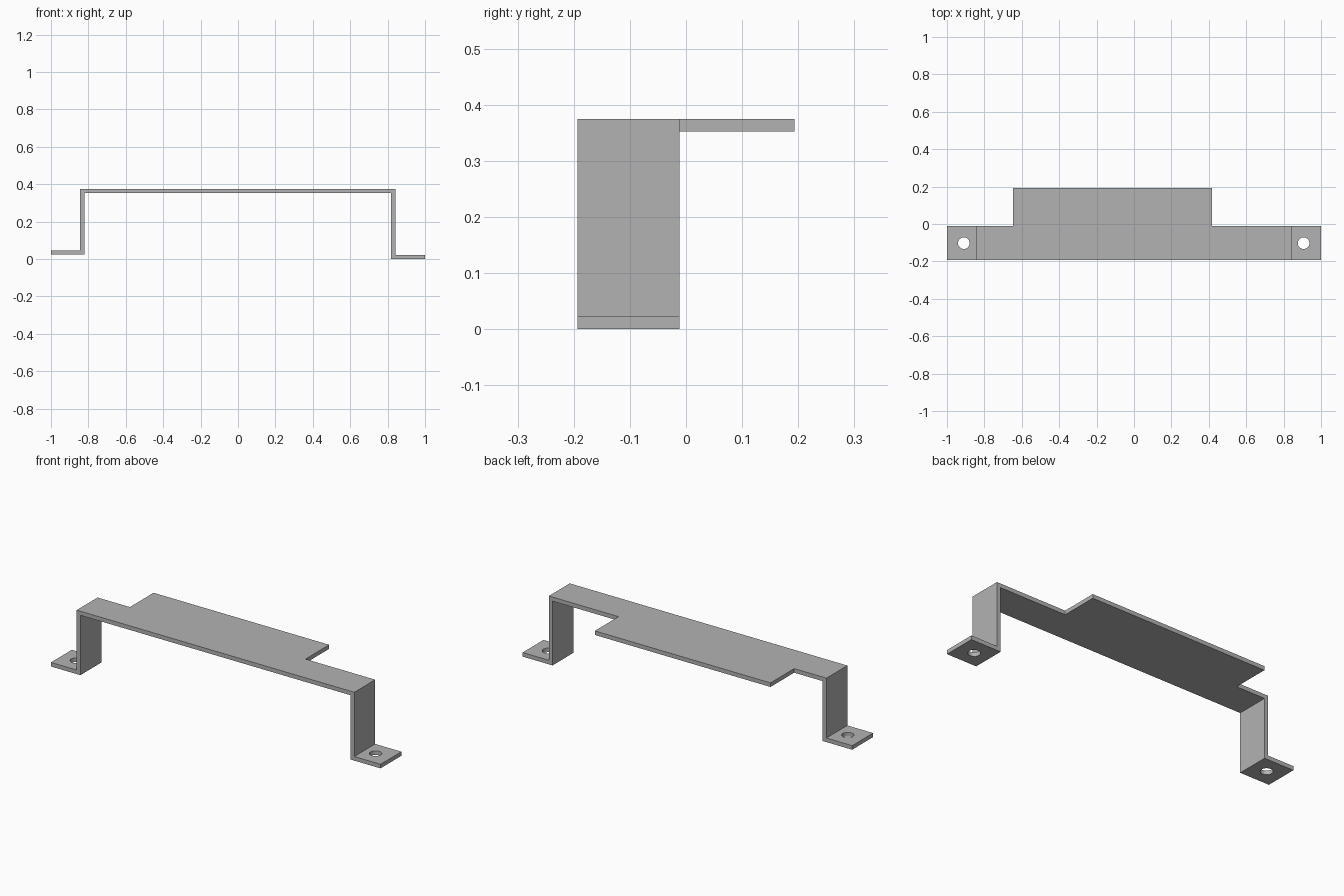
import bpy
import bmesh

if "Cube" in bpy.data.objects:
    bpy.data.objects.remove(bpy.data.objects["Cube"])

T = 0.0225                      # sheet thickness
TOP = 0.375                     # height of the bridge
FRONT, STRIP_BACK, TAB_BACK = -0.193, -0.012, 0.193
LEG_L, LEG_R = 0.841, -0.844    # outer faces of the legs
FOOT_R = 0.024                  # the right foot sits one sheet higher

steel = bpy.data.materials.new("plain grey steel")
steel.use_nodes = True
grey = (0.45, 0.45, 0.45, 1)
steel.diffuse_color = grey
steel.node_tree.nodes["Principled BSDF"].inputs["Base Color"].default_value = grey


def prism(name, points, offset):
    """Closed solid swept from a flat outline along an offset."""
    bm = bmesh.new()
    face = bm.faces.new([bm.verts.new(p) for p in points])
    swept = bmesh.ops.extrude_face_region(bm, geom=[face])["geom"]
    verts = [v for v in swept if isinstance(v, bmesh.types.BMVert)]
    bmesh.ops.translate(bm, verts=verts, vec=offset)
    bmesh.ops.recalc_face_normals(bm, faces=bm.faces)
    mesh = bpy.data.meshes.new(name)
    bm.to_mesh(mesh)
    bm.free()
    mesh.materials.append(steel)
    obj = bpy.data.objects.new(name, mesh)
    bpy.context.collection.objects.link(obj)
    return obj


def combine(target, other, operation):
    """Apply a boolean and discard the second solid."""
    mod = target.modifiers.new(operation.lower(), "BOOLEAN")
    mod.operation, mod.solver, mod.object = operation, "EXACT", other
    bpy.context.view_layer.objects.active = target
    bpy.ops.object.modifier_apply(modifier=mod.name)
    bpy.data.objects.remove(other)


# Folded strip: feet, legs and bridge in one profile
profile = [
    (-1, FOOT_R), (LEG_R + T, FOOT_R), (LEG_R + T, TOP - T),
    (LEG_L - T, TOP - T), (LEG_L - T, 0), (1, 0), (1, T),
    (LEG_L, T), (LEG_L, TOP), (LEG_R, TOP),
    (LEG_R, FOOT_R + T), (-1, FOOT_R + T),
]
bracket = prism("folded_bracket", [(x, FRONT, z) for x, z in profile],
                (0, STRIP_BACK - FRONT, 0))

# Rear tab on the bridge
tab_start = STRIP_BACK - 0.05
tab = prism("rear_tab", [(-0.648, tab_start, TOP), (0.418, tab_start, TOP),
                         (0.418, TAB_BACK, TOP), (-0.648, TAB_BACK, TOP)],
            (0, 0, -T))
combine(bracket, tab, "UNION")

# Screw hole through each foot
for x in (-0.91, 0.907):
    bpy.ops.mesh.primitive_cylinder_add(
        vertices=32, radius=0.031, depth=0.2,
        location=(x, (FRONT + STRIP_BACK) / 2, 0))
    cutter = bpy.context.object
    cutter.name = "hole_cutter"
    cutter.hide_render = True
    cutter.data.materials.append(steel)
    combine(bracket, cutter, "DIFFERENCE")

# Merge coplanar faces and smooth only the hole walls
bm = bmesh.new()
bm.from_mesh(bracket.data)
bmesh.ops.dissolve_limit(bm, angle_limit=0.02, verts=bm.verts, edges=bm.edges)
bm.to_mesh(bracket.data)
bm.free()
bpy.ops.object.select_all(action="DESELECT")
bracket.select_set(True)
bpy.context.view_layer.objects.active = bracket
bpy.ops.object.shade_smooth_by_angle(angle=0.5)
